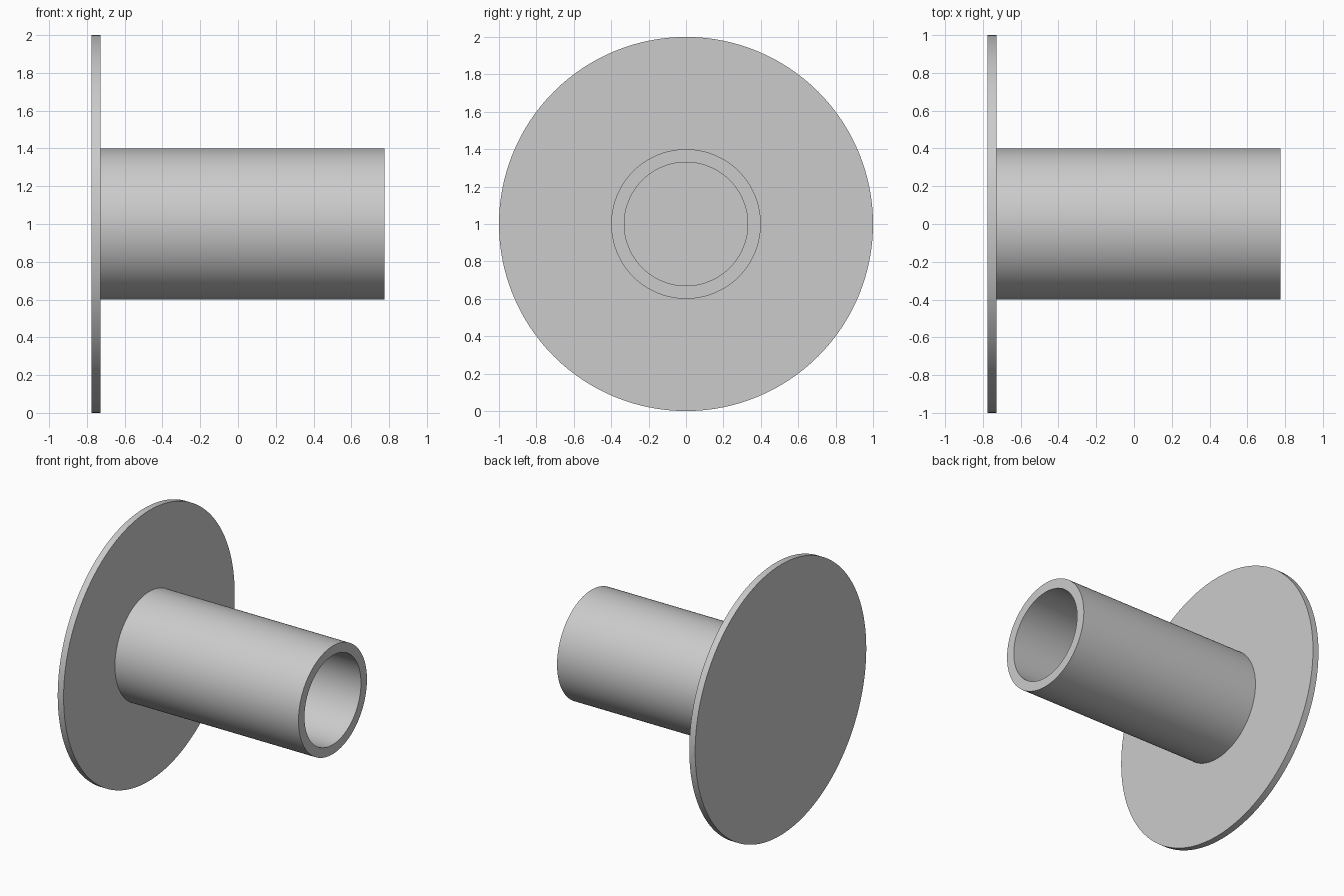
import bpy
import bmesh
import math

SEGMENTS = 128
AXIS_HEIGHT = 1.0

if "Cube" in bpy.data.objects:
    bpy.data.objects.remove(bpy.data.objects["Cube"], do_unlink=True)

# Plain light grey for the whole part
grey = bpy.data.materials.new("light grey")
grey.use_nodes = True
colour = (0.6, 0.6, 0.6, 1.0)
grey.diffuse_color = colour
grey.node_tree.nodes["Principled BSDF"].inputs["Base Color"].default_value = colour


def turned_part(name, profile):
    """Revolve an (x, radius) profile around the horizontal x axis."""
    bm = bmesh.new()
    verts = [bm.verts.new((x, 0, r)) for x, r in profile]
    edges = [bm.edges.new(pair) for pair in zip(verts, verts[1:])]
    bmesh.ops.spin(bm, geom=verts + edges, cent=(0, 0, 0), axis=(1, 0, 0),
                   angle=math.tau, steps=SEGMENTS, use_merge=True)
    bmesh.ops.remove_doubles(bm, verts=bm.verts, dist=0.0001)
    # Close the solid ends of parts that are not bored through
    if name == "flange_disc":
        bmesh.ops.holes_fill(bm, edges=[e for e in bm.edges if e.is_boundary], sides=0)
    bmesh.ops.recalc_face_normals(bm, faces=bm.faces)
    mesh = bpy.data.meshes.new(name)
    bm.to_mesh(mesh)
    bm.free()
    mesh.materials.append(grey)
    obj = bpy.data.objects.new(name, mesh)
    obj.location.z = AXIS_HEIGHT
    bpy.context.collection.objects.link(obj)
    bpy.ops.object.select_all(action="DESELECT")
    obj.select_set(True)
    bpy.context.view_layer.objects.active = obj
    bpy.ops.object.shade_smooth_by_angle(angle=math.radians(30))
    return obj


# Thin round flange
back, seat, tip = -0.775, -0.727, 0.775
turned_part("flange_disc", [(back, 1.0), (seat, 1.0)])

# Hollow tube standing on the flange, open at the far end
outer, inner = 0.4, 0.33
turned_part("tube", [(seat, outer), (tip, outer), (tip, inner), (seat, inner)])
